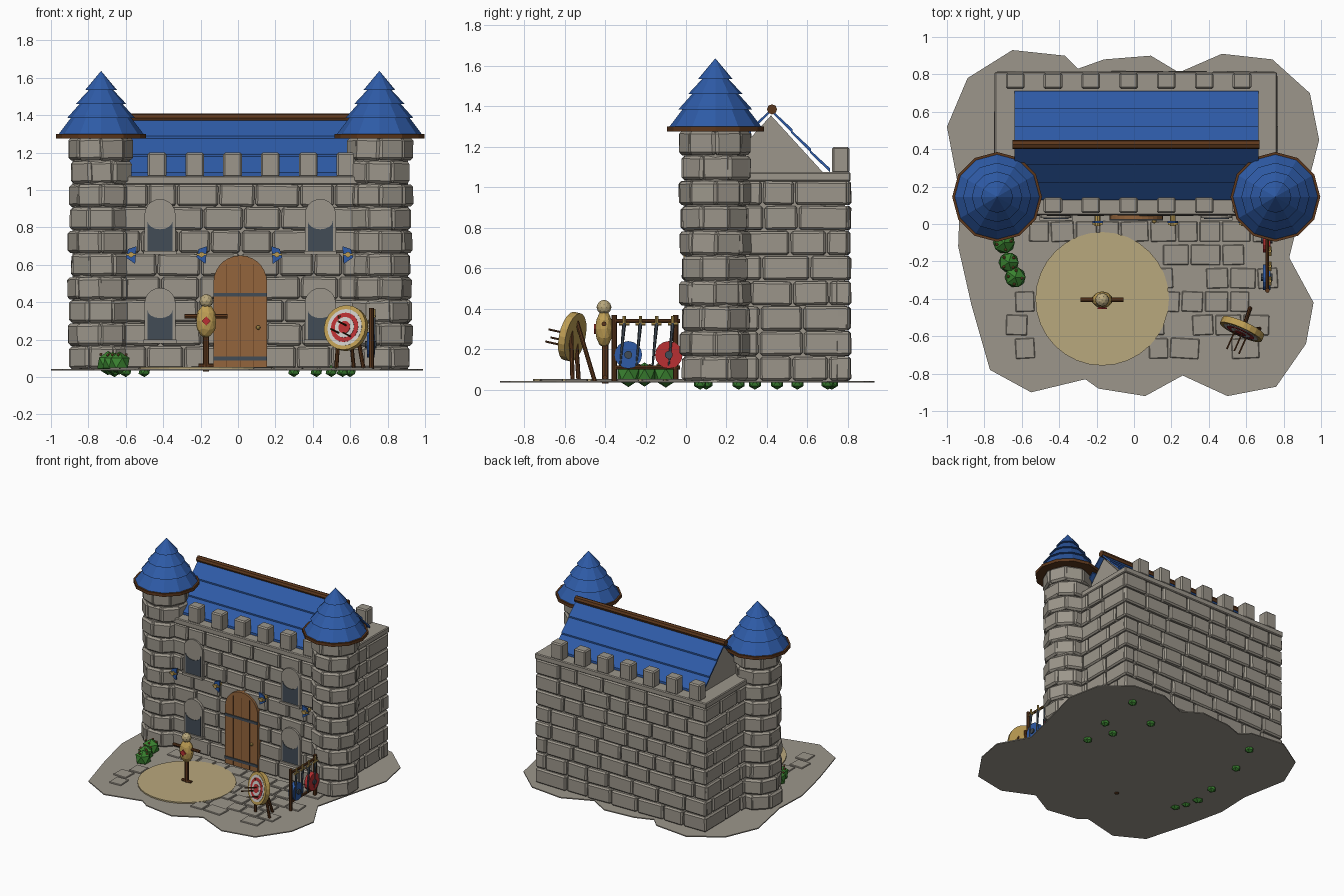
import bpy, bmesh, math, random
from math import sin, cos, pi
from mathutils import Matrix, Vector

random.seed(4)
rnd = random.uniform
if "Cube" in bpy.data.objects:
    bpy.data.objects.remove(bpy.data.objects["Cube"])


def material(name, *rgb):
    lin = [((c / 255 + 0.055) / 1.055) ** 2.4 for c in rgb] + [1]
    m = bpy.data.materials.new(name)
    m.use_nodes = True
    m.diffuse_color = lin
    m.node_tree.nodes["Principled BSDF"].inputs["Base Color"].default_value = lin
    return m


STONE = material("stone", 156, 150, 139)
BLUE = material("blue", 46, 91, 167)
DARK = material("dark wood", 92, 55, 28)
WOOD = material("light wood", 148, 101, 60)
SAND = material("sand", 185, 168, 125)
STRAW = material("straw", 190, 158, 84)
RED = material("red", 184, 48, 50)
GREEN = material("green", 58, 130, 48)
SLATE = material("slate", 66, 76, 86)
WHITE = material("white", 205, 203, 200)


def finish(name, bm, mat):
    bmesh.ops.recalc_face_normals(bm, faces=bm.faces)
    mesh = bpy.data.meshes.new(name)
    bm.to_mesh(mesh)
    bm.free()
    mesh.materials.append(mat)
    ob = bpy.data.objects.new(name, mesh)
    bpy.context.collection.objects.link(ob)
    return ob


def box(bm, loc, size, turn=0, bevel=0, jitter=0):
    """Box turned about z, with optional chamfer and small random tilt."""
    tilt = Matrix.Rotation(rnd(-jitter, jitter), 4, 'X') @ Matrix.Rotation(rnd(-jitter, jitter), 4, 'Y')
    mx = Matrix.Translation(loc) @ Matrix.Rotation(turn, 4, 'Z') @ tilt @ Matrix.Diagonal((*size, 1))
    vs = bmesh.ops.create_cube(bm, size=1, matrix=mx)['verts']
    if bevel:
        edges = list({e for v in vs for e in v.link_edges})
        bmesh.ops.bevel(bm, geom=edges, offset=bevel, segments=1, affect='EDGES')


def rod(bm, a, b, r, r2=None, n=8):
    a, b = Vector(a), Vector(b)
    mx = Matrix.Translation((a + b) / 2) @ (b - a).to_track_quat('Z', 'Y').to_matrix().to_4x4()
    bmesh.ops.create_cone(bm, cap_ends=True, segments=n, radius1=r,
                          radius2=r if r2 is None else r2, depth=(b - a).length, matrix=mx)


def ball(bm, loc, size, sub=2):
    mx = Matrix.Translation(loc) @ Matrix.Diagonal((*size, 1))
    bmesh.ops.create_icosphere(bm, subdivisions=sub, radius=1, matrix=mx)


def prism(bm, pts, depth):
    """Polygon of 3D points pushed out by a depth vector."""
    f = bm.faces.new([bm.verts.new(p) for p in pts])
    ext = bmesh.ops.extrude_face_region(bm, geom=[f], use_keep_orig=True)['geom']
    bmesh.ops.translate(bm, vec=depth, verts=[g for g in ext if isinstance(g, bmesh.types.BMVert)])


def rods(name, mat, *items):
    bm = bmesh.new()
    for it in items:
        rod(bm, *it)
    return finish(name, bm, mat)


def arch(cx, y, half, z0, z1, n=10):
    """Doorway outline with a round head."""
    spring = z1 - half
    head = [(cx + half * cos(pi * i / n), y, spring + half * sin(pi * i / n)) for i in range(n + 1)]
    return [(cx - half, y, z0), (cx + half, y, z0)] + head


# Ground with scalloped outline
OUTLINE = [(-.65, .93), (-.37, .9), (-.3, .83), (-.16, .88), (.09, .9), (.24, .81), (.47, .91),
           (.74, .88), (.94, .7), (.99, .45), (.9, .1), (.83, -.18), (.96, -.42), (.92, -.64),
           (.76, -.87), (.5, -.92), (.26, -.81), (.06, -.92), (-.19, -.88), (-.26, -.83),
           (-.55, -.9), (-.77, -.78), (-.87, -.43), (-.94, -.12), (-.93, .15), (-1, .52), (-.89, .78)]
bm = bmesh.new()
prism(bm, [(x, y, .036) for x, y in OUTLINE], (0, 0, .008))
finish("ground", bm, STONE)
rods("sand_circle", SAND, ((-.17, -.4, .04), (-.17, -.4, .054), .357, None, 32))

# Cobbles around the sand
bm = bmesh.new()
for row in range(6):
    x, y = -.69 + .05 * (row % 2), -.04 - .125 * row
    while x < .66:
        w = rnd(.11, .17)
        cx = x + w / 2
        gap = row > 0 and (-.5 < cx < .02 or rnd(0, 1) < .12)
        if not gap and not (cx < -.55 and row < 3) and math.hypot(cx + .17, y + .4) > .3:
            box(bm, (cx, y, .045), (w - .012, .108, .014), rnd(-.06, .06), .004)
        x += w
finish("cobbles", bm, STONE)

# Castle walls: plain core, then brick courses on each face
bm = bmesh.new()
box(bm, (.01, .43, .54), (1.45, .71, 1.0))
finish("wall_core", bm, STONE)


def brick_wall(name, start, end, turn):
    bm = bmesh.new()
    start, end = Vector(start), Vector(end)
    length, way = (end - start).length, (end - start).normalized()
    for row in range(8):
        t = 0
        w = rnd(.09, .22)
        while t < length:
            if length - t - w < .08:
                w = length - t
            c = start + way * (t + w / 2)
            box(bm, (c.x, c.y, .104 + row * .124), (w - .008, .07 + rnd(-.008, .014), .117),
                turn, .011, .025)
            t += w
            w = rnd(.15, .24)
    finish(name, bm, STONE)


brick_wall("front_bricks", (-.62, .085), (.64, .085), 0)
brick_wall("back_bricks", (-.745, .775), (.765, .775), 0)
brick_wall("left_side_bricks", (.727, .2), (.727, .805), pi / 2)
brick_wall("right_side_bricks", (-.707, .2), (-.707, .805), pi / 2)

# Cornice and battlements
bm = bmesh.new()
box(bm, (.01, .43, 1.052), (1.51, .765, .045), 0, .006)
finish("cornice", bm, STONE)
bm = bmesh.new()
for i in range(7):
    x = -.635 + .202 * i
    box(bm, (x, .765, 1.135), (.1, .085, .13), 0, .009)
    if i:
        box(bm, (x, .1, 1.135), (.1, .085, .13), 0, .009)
finish("battlements", bm, STONE)

# Gabled main roof in overlapping strips, ridge pole and gable body
bm = bmesh.new()
prism(bm, [(-.62, .16, 1.07), (-.62, .68, 1.07), (-.62, .42, 1.355)], (1.26, 0, 0))
finish("gable_walls", bm, STONE)
bm = bmesh.new()
for side in (-1, 1):
    for a, b in ((0, .36), (.34, .68), (.66, 1)):
        y0, y1 = .42 + side * .292 * a, .42 + side * .292 * b
        z0, z1 = 1.372 - .305 * a, 1.372 - .305 * b + .006
        prism(bm, [(-.64, y0, z0), (-.64, y1, z1), (-.64, y1, z1 + .02), (-.64, y0, z0 + .014)],
              (1.305, 0, 0))
finish("main_roof", bm, BLUE)
rods("ridge_pole", DARK, ((-.65, .425, 1.385), (.672, .425, 1.385), .025))

# Corner towers with stepped conical roofs
TIERS = [(1.298, .228), (1.385, .182), (1.46, .135), (1.535, .085), (1.637, .02)]
for side, cx in (("right", -.732), ("left", .756)):
    cy = .145
    rods(side + "_tower_core", STONE, ((cx, cy, .04), (cx, cy, 1.28), .152, None, 16))
    bm = bmesh.new()
    for row in range(10):
        for k in range(8):
            a = (k + .5 * (row % 2)) * pi / 4 + rnd(-.04, .04)
            r = rnd(.158, .174)
            box(bm, (cx + (r - .035) * cos(a), cy + (r - .035) * sin(a), .103 + row * .124),
                (.07, .142, .118), a, .014, .035)
    finish(side + "_tower_bricks", bm, STONE)
    rods(side + "_tower_brim", DARK, ((cx, cy, 1.276), (cx, cy, 1.3), .24, None, 12))
    bm = bmesh.new()
    for (z0, r0), (z1, r1) in zip(TIERS, TIERS[1:]):
        rod(bm, (cx, cy, z0), (cx, cy, z1), r0, r1 - .02, 12)
    finish(side + "_tower_roof", bm, BLUE)

# Door with seams, iron straps and knob
bm = bmesh.new()
prism(bm, arch(.012, .025, .143, .05, .65, 14), (0, .05, 0))
finish("door", bm, WOOD)
bm = bmesh.new()
for x in (-.06, .012, .084):
    box(bm, (x, .025, .33), (.004, .004, .55))
finish("door_seams", bm, DARK)
bm = bmesh.new()
for z in (.1, .44):
    box(bm, (.012, .024, z), (.288, .012, .02))
finish("door_straps", bm, SLATE)
bm = bmesh.new()
ball(bm, (.108, .015, .265), (.012,) * 3)
finish("door_knob", bm, STRAW)

# Windows: arched stone surround with a pane whose head curves downward
frames, panes = bmesh.new(), bmesh.new()
for cx in (-.417, .44):
    for z in (.185, .66):
        prism(frames, arch(cx, .032, .083, z, z + .292), (0, .04, 0))
        head = [(cx + .067 * cos(pi * i / 8), .028, z + .175 - .045 * sin(pi * i / 8)) for i in range(9)]
        prism(panes, [(cx - .067, .028, z + .015), (cx + .067, .028, z + .015)] + head, (0, .008, 0))
        box(frames, (cx, .035, z + .005), (.175, .035, .02))
finish("window_surrounds", frames, STONE)
finish("window_panes", panes, SLATE)

# Small blue pennants with gilded brackets
cloth, gilt = bmesh.new(), bmesh.new()
for x in (-.572, -.195, .208, .588):
    s = 1 if x > 0 else -1
    prism(cloth, [(x - s * .03, .005, .7), (x + s * .015, .005, .685), (x + s * .028, .005, .64),
                  (x - s * .022, .005, .605)], (0, .012, 0))
    rod(gilt, (x, -.012, .655), (x, .06, .655), .015)
    box(gilt, (x, 0, .655), (.055, .01, .012))
finish("pennants", cloth, BLUE)
finish("pennant_brackets", gilt, STRAW)

# Training dummy
rods("dummy_frame", DARK, ((-.17, -.4, .03), (-.17, -.4, .24), .016),
     ((-.285, -.405, .325), (-.055, -.405, .325), .012), ((-.21, -.4, .06), (-.13, -.4, .06), .012))
bm = bmesh.new()
ball(bm, (-.17, -.405, .3), (.056, .045, .092))
finish("dummy_body", bm, STRAW)
bm = bmesh.new()
ball(bm, (-.17, -.405, .407), (.037,) * 3)
finish("dummy_head", bm, SAND)
bm = bmesh.new()
prism(bm, [(-.17, -.454, .275), (-.145, -.454, .3), (-.17, -.454, .325), (-.195, -.454, .3)], (0, .008, 0))
finish("dummy_patch", bm, RED)

# Archery target: stacked discs, arrows and tripod
c = Vector((.578, -.562, .262))
n = Vector((-.4, -.9, .2)).normalized()
rods("target_disc", STRAW, (c - n * .018, c + n * .018, .122, None, 20))
for i, (r, mat) in enumerate(((.1, WHITE), (.08, RED), (.056, WHITE), (.034, RED))):
    rods("target_ring_%d" % (i + 1), mat, (c + n * .017, c + n * (.02 + .002 * i), r, None, 20))
hits = [c + Vector(v) for v in ((.01, 0, .01), (-.03, .01, -.03), (.035, -.015, -.05))]
rods("target_arrows", DARK, *[(h, h + n * .13, .005, None, 6) for h in hits])
rods("target_legs", DARK, ((.545, -.55, .33), (.525, -.53, .04), .011), ((.62, -.57, .33), (.672, -.56, .04), .011),
     ((.59, -.54, .34), (.62, -.45, .04), .011))

# Weapon rack with shields and swords
rods("rack_frame", DARK, *[((.713, y, .04), (.713, y, .37), .013) for y in (-.355, -.05)],
     *[((.713, -.36, z), (.713, -.03, z), .01) for z in (.11, .34)])
for name, mat, y in (("blue_shield", BLUE, -.285), ("red_shield", RED, -.085)):
    rods(name, mat, ((.69, y, .172), (.73, y, .172), .068, None, 16))
    rods(name + "_boss", SLATE, ((.68, y, .172), (.74, y, .172), .02, None, 10))
blades, hilts = bmesh.new(), bmesh.new()
for y in (-.305, -.225, -.145, -.065):
    rod(blades, (.728, y, .33), (.728, y - .02, .12), .01, .005, 6)
    rod(hilts, (.728, y - .025, .325), (.728, y + .025, .325), .008)
    rod(hilts, (.728, y, .32), (.728, y, .365), .008)
finish("sword_blades", blades, SLATE)
finish("sword_hilts", hilts, STRAW)

# Bushes with buds, and half-buried tufts along the walls
leaves, buds = bmesh.new(), bmesh.new()
for x, y, r in ((-.695, -.1, .065), (-.67, -.205, .06), (-.635, -.285, .062)):
    ball(leaves, (x, y, .075), (r, r, r), 1)
    for k in range(4):
        a = k * pi / 2 + x * 20
        ball(buds, (x + .6 * r * cos(a), y + .6 * r * sin(a), .075 + .72 * r), (.009,) * 3, 1)
for x, y in ((.42, .26), (.56, .34), (.5, .07), (-.6, .45), (-.66, .1), (.6, .7), (.3, .55), (-.5, .72)):
    ball(leaves, (x, y, .032), (.035, .035, .032), 1)
finish("bushes", leaves, GREEN)
finish("bush_buds", buds, WOOD)
